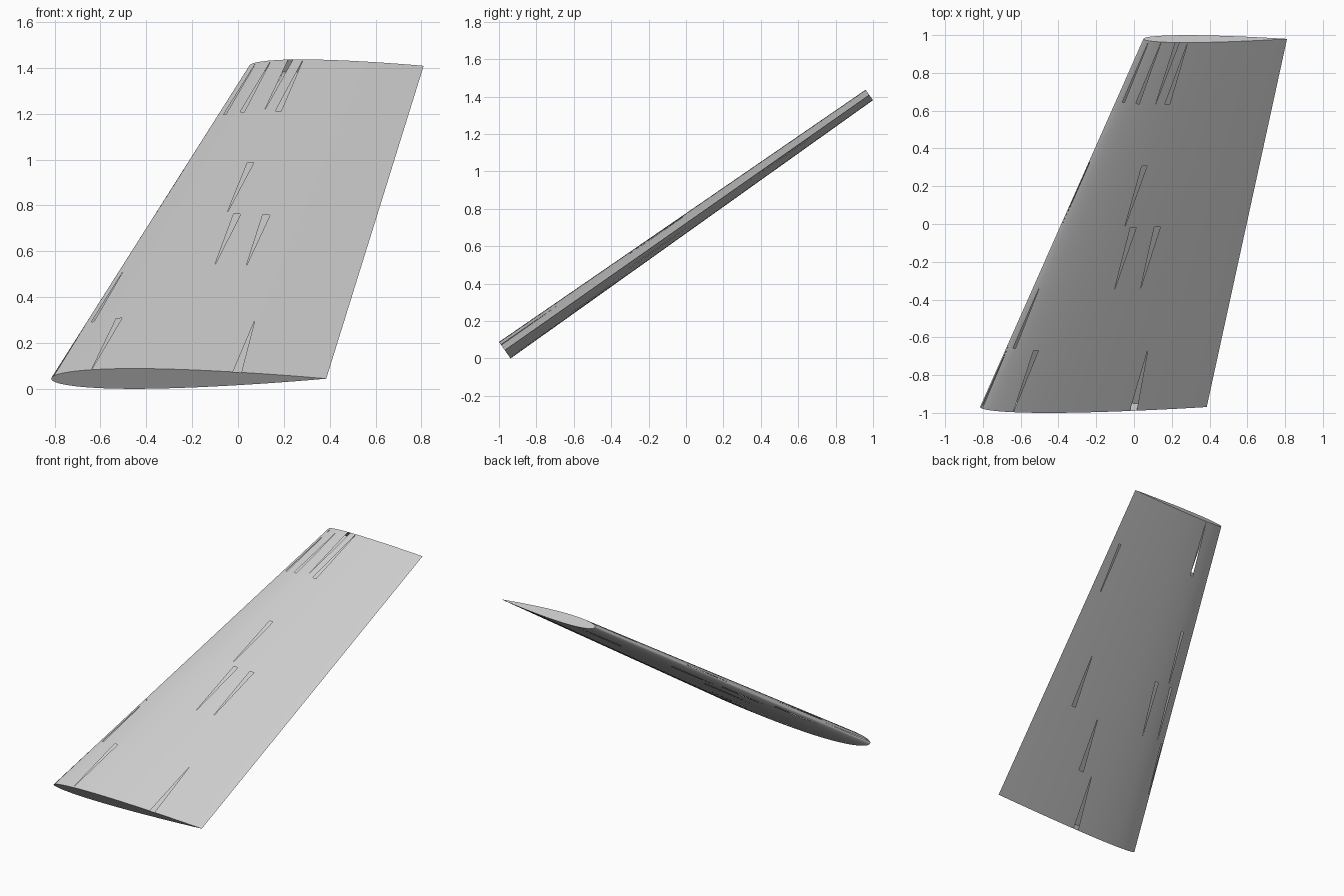
import bpy, bmesh, math
from mathutils import Vector

cube = bpy.data.objects.get("Cube")
if cube:
    bpy.data.objects.remove(cube, do_unlink=True)

N = 48            # chordwise steps per side
ROWS = 6          # spanwise bays
THICK = 0.09
TILT = math.radians(35)
ROOT = (Vector((-0.815, -0.969, 0.0442)), 1.2)     # leading edge, chord
TIP = (Vector((0.05, 0.980, 1.409)), 0.76)

# Slits left open in the skin: bay, chord fraction of the point, where the point is
UPPER = [(0, .142, "low"), (0, .671, "high"), (0, .006, "high"), (1, .03, "high"),
         (2, .391, "low"), (2, .548, "low"), (3, .329, "low"), (3, .006, "low"),
         (5, .322, "high"), (5, .245, "low"), (5, .13, "high"), (5, .04, "high")]
LOWER = [(0, .47, "high"), (1, .56, "high"), (1, .02, "low"), (2, .78, "high"),
         (2, .20, "low"), (2, .06, "low"), (3, .10, "low"), (4, .91, "low"),
         (5, .20, "high")]


def half_thickness(f):
    return 5 * THICK * (0.2969 * math.sqrt(f) - 0.126 * f - 0.3516 * f**2
                        + 0.2843 * f**3 - 0.1036 * f**4)


def section(bm, s):
    """Symmetric aerofoil ring, trailing edge over the top and back underneath."""
    lead = ROOT[0].lerp(TIP[0], s)
    chord = ROOT[1] + (TIP[1] - ROOT[1]) * s
    up = Vector((0, -math.sin(TILT), math.cos(TILT)))
    ring = []
    for i in range(2 * N):
        f = (1 + math.cos(math.pi * i / N)) / 2
        h = half_thickness(f) * (1 if i < N else -1)
        ring.append(bm.verts.new(lead + Vector((f * chord, 0, 0)) + up * h * chord))
    return ring


def slit_keys(slits, side):
    for row, f, point in slits:
        i = N + side * round(math.acos(1 - 2 * f) / math.pi * N)
        yield (row, i if point == "low" else i - 1, point)


open_slits = set(slit_keys(UPPER, -1)) | set(slit_keys(LOWER, 1))

# Skin: each bay is a strip of long triangles, skipping the open slits
bm = bmesh.new()
rings = [section(bm, r / ROWS) for r in range(ROWS + 1)]
for r in range(ROWS):
    a, b = rings[r], rings[r + 1]
    for i in range(2 * N):
        j = (i + 1) % (2 * N)
        if (r, i, "low") not in open_slits:
            bm.faces.new((a[i], b[j], b[i]))
        if (r, i, "high") not in open_slits:
            bm.faces.new((a[i], a[j], b[j]))

# End caps
bm.faces.new(rings[0][::-1])
bm.faces.new(rings[-1])
bmesh.ops.recalc_face_normals(bm, faces=bm.faces)

mesh = bpy.data.meshes.new("wing_panel")
bm.to_mesh(mesh)
bm.free()
wing = bpy.data.objects.new("wing_panel", mesh)
bpy.context.collection.objects.link(wing)

grey = bpy.data.materials.new("light_grey")
grey.use_nodes = True
colour = (0.6, 0.6, 0.6, 1)
grey.diffuse_color = colour
grey.node_tree.nodes["Principled BSDF"].inputs["Base Color"].default_value = colour
mesh.materials.append(grey)

bpy.ops.object.select_all(action="DESELECT")
wing.select_set(True)
bpy.context.view_layer.objects.active = wing
bpy.ops.object.shade_smooth_by_angle(angle=math.radians(30))
